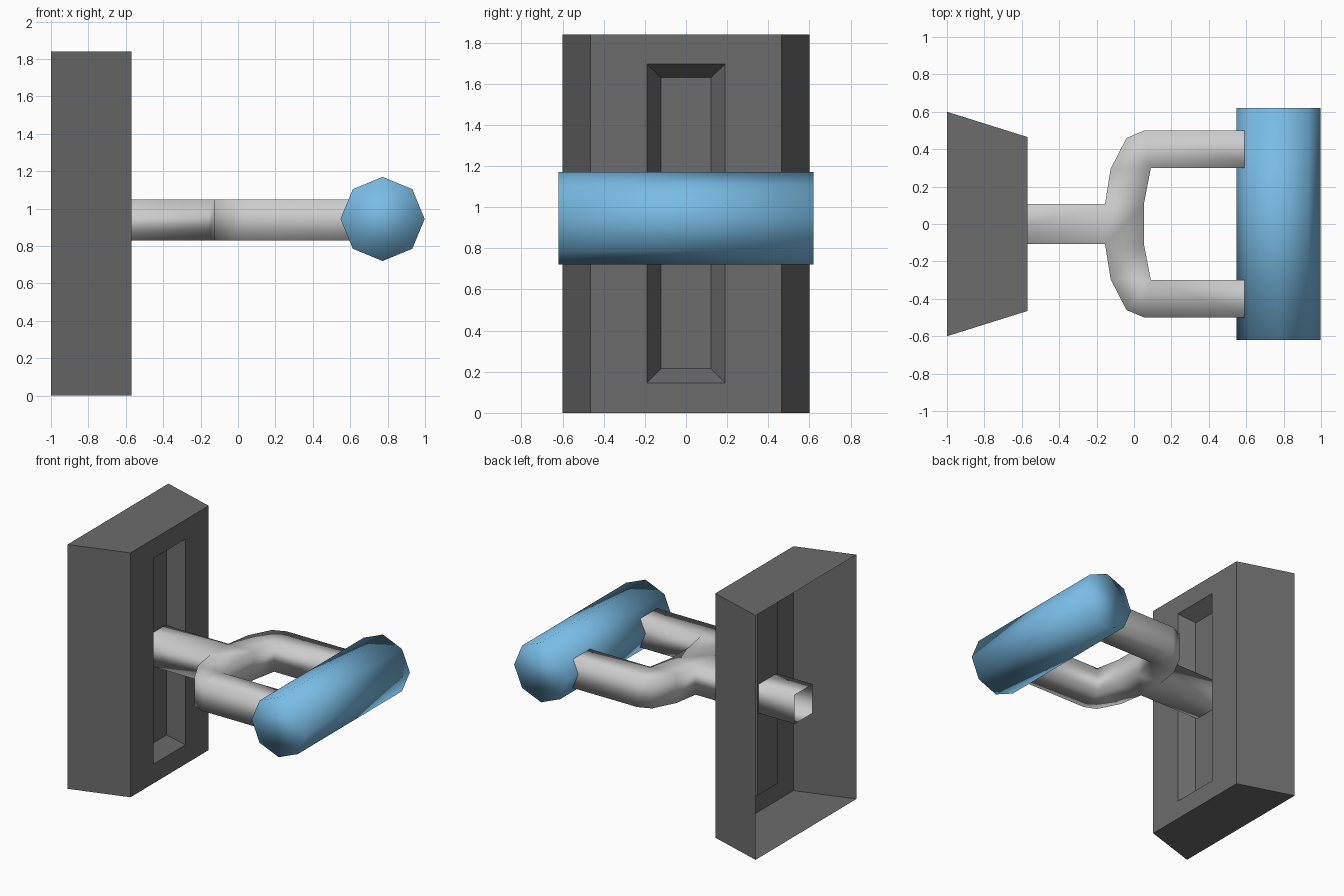
import bpy
import bmesh
import math
from mathutils import Matrix

if "Cube" in bpy.data.objects:
    bpy.data.objects.remove(bpy.data.objects["Cube"])


def finish(name, bm, smooth, color):
    mesh = bpy.data.meshes.new(name)
    bm.to_mesh(mesh)
    bm.free()
    for poly in mesh.polygons:
        poly.use_smooth = smooth
    obj = bpy.data.objects.new(name, mesh)
    bpy.context.collection.objects.link(obj)
    mat = bpy.data.materials.new(name + "_color")
    mat.diffuse_color = (*color, 1)
    mat.use_nodes = True
    mat.node_tree.nodes["Principled BSDF"].inputs["Base Color"].default_value = mat.diffuse_color
    mesh.materials.append(mat)


# Wall plate: open-backed tapered shell with a recessed slot, as stacked rectangles
# Each entry: x, half width in y, bottom z, top z
bm = bmesh.new()
rings = []
for x, w, lo, hi in [(-1.0, 0.6, 0, 1.84), (-0.57, 0.465, 0, 1.84),
                     (-0.57, 0.19, 0.145, 1.695), (-0.68, 0.122, 0.215, 1.63)]:
    rings.append([bm.verts.new((x, y, z)) for y, z in
                  [(-w, lo), (w, lo), (w, hi), (-w, hi)]])
for a, b in zip(rings, rings[1:]):
    for i in range(4):
        j = (i + 1) % 4
        bm.faces.new((a[i], a[j], b[j], b[i]))
bm.faces.new(rings[-1])
bmesh.ops.recalc_face_normals(bm, faces=bm.faces)
finish("wall_plate", bm, False, (0.15, 0.15, 0.15))

# Forked lever: plan drawn as quads for one half, mirrored and extruded upward
bm = bmesh.new()
Z0, Z1 = 0.83, 1.048
outer = [(-0.155, 0.107), (-0.125, 0.295), (-0.04, 0.46), (0.055, 0.5), (0.66, 0.5)]
inner = [(0.053, 0.107), (0.09, 0.3), (0.09, 0.3), (0.09, 0.3), (0.66, 0.3)]
plan = [[(-0.98, -0.107), (-0.155, -0.107), (-0.155, 0.107), (-0.98, 0.107)],
        [(-0.155, -0.107), (0.053, -0.107), (0.053, 0.107), (-0.155, 0.107)]]
for i in range(4):
    quad = [outer[i], inner[i], inner[i + 1], outer[i + 1]]
    quad = list(dict.fromkeys(quad))
    plan.append(quad)
    plan.append([(x, -y) for x, y in reversed(quad)])
for corners in plan:
    bm.faces.new([bm.verts.new((x, y, Z0)) for x, y in corners])
bmesh.ops.remove_doubles(bm, verts=bm.verts, dist=0.001)
top = bmesh.ops.extrude_face_region(bm, geom=bm.faces[:], use_keep_orig=True)
bmesh.ops.translate(bm, vec=(0, 0, Z1 - Z0),
                    verts=[v for v in top["geom"] if isinstance(v, bmesh.types.BMVert)])
bmesh.ops.recalc_face_normals(bm, faces=bm.faces)
# Open tube ends: behind the plate and inside the grip
ends = [f for f in bm.faces if all(v.co.x < -0.97 for v in f.verts)
        or all(v.co.x > 0.65 for v in f.verts)]
bmesh.ops.delete(bm, geom=ends, context='FACES_ONLY')
finish("forked_lever", bm, True, (0.56, 0.56, 0.56))

# Grip: smooth-shaded eight-sided bar across the prongs
bm = bmesh.new()
bmesh.ops.create_cone(bm, cap_ends=True, segments=8, radius1=0.225, radius2=0.225,
                      depth=1.24, matrix=Matrix.Translation((0.773, 0, 0.945))
                      @ Matrix.Rotation(math.pi / 2, 4, 'X'))
finish("grip", bm, True, (0.19, 0.5, 0.78))
